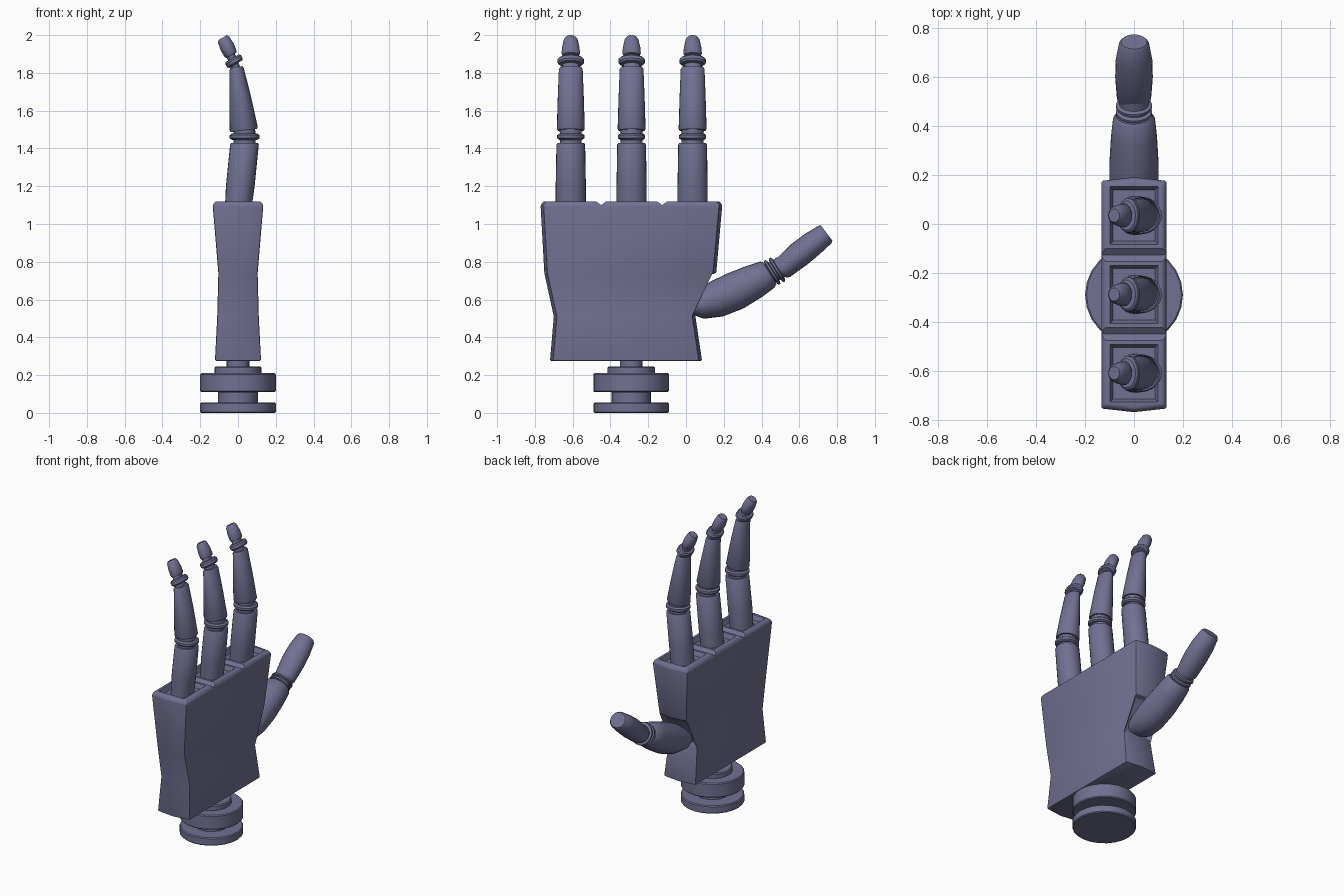
import bpy, bmesh, math
from mathutils import Vector

if "Cube" in bpy.data.objects:
    bpy.data.objects.remove(bpy.data.objects["Cube"])

COLOR = (0.165, 0.165, 0.29, 1)
mat = bpy.data.materials.new("slate_blue")
mat.use_nodes = True
mat.diffuse_color = COLOR
bsdf = mat.node_tree.nodes["Principled BSDF"]
bsdf.inputs["Base Color"].default_value = COLOR
bsdf.inputs["Roughness"].default_value = 0.6
SIDES = 24


def bridge(rings):
    """Skin a list of rings into a closed bmesh."""
    bm = bmesh.new()
    loops = [[bm.verts.new(p) for p in ring] for ring in rings]
    n = len(loops[0])
    for a, b in zip(loops, loops[1:]):
        for i in range(n):
            j = (i + 1) % n
            bm.faces.new((a[i], a[j], b[j], b[i]))
    bm.faces.new(loops[0][::-1])
    bm.faces.new(loops[-1])
    bmesh.ops.recalc_face_normals(bm, faces=bm.faces)
    return bm


def finish(bm, name):
    me = bpy.data.meshes.new(name)
    bm.to_mesh(me)
    bm.free()
    me.materials.append(mat)
    ob = bpy.data.objects.new(name, me)
    bpy.context.collection.objects.link(ob)
    return ob


def activate(ob):
    bpy.ops.object.select_all(action='DESELECT')
    ob.select_set(True)
    bpy.context.view_layer.objects.active = ob


def smooth(ob):
    activate(ob)
    bpy.ops.object.shade_smooth_by_angle(angle=math.radians(35))


def limb(name, stations, plane="x", offset=0, axis=None):
    """Elliptic loft bending in the x-z or y-z plane.
    Each station is (along, height, in-plane radius, side radius)."""
    rings = []
    last = len(stations) - 1
    for k, (u, z, ru, rs) in enumerate(stations):
        a, b = stations[max(k - 1, 0)], stations[min(k + 1, last)]
        t = Vector(axis or (b[0] - a[0], b[1] - a[1])).normalized()
        ring = []
        for i in range(SIDES):
            ang = math.tau * i / SIDES
            c, s = ru * math.cos(ang), rs * math.sin(ang)
            pu, pz = u + t.y * c, z - t.x * c
            ring.append((pu, offset + s, pz) if plane == "x" else (offset + s, pu, pz))
        rings.append(ring)
    ob = finish(bridge(rings), name)
    smooth(ob)
    return ob


def collar(name, u, z, ru, rs, axis, half, plane="x", offset=0):
    """Rounded disc between two limb segments."""
    d = Vector(axis).normalized()
    prof = ((-1, 0.86), (-0.5, 1), (0.5, 1), (1, 0.86))
    limb(name, [(u + d.x * half * t, z + d.y * half * t, ru * r, rs * r)
                for t, r in prof], plane, offset, axis)


# Wrist: stacked discs
WRIST_Y = -0.29
for name, z0, z1, r in (("wrist_base", 0, 0.055, 0.2), ("wrist_neck", 0.05, 0.115, 0.105),
                        ("wrist_disc", 0.11, 0.21, 0.2), ("wrist_step", 0.205, 0.245, 0.125),
                        ("wrist_pin", 0.24, 0.30, 0.06)):
    e = 0.006
    limb(name, [(0, z0, r - e, r - e), (0, z0 + e, r, r), (0, z1 - e, r, r),
                (0, z1, r - e, r - e)], offset=WRIST_Y, axis=(0, 1))

# Palm: block waisted near the wrist, with slightly ridged sides
rings = []
for z, hx, y0, y1 in ((0.275, 0.122, -0.72, 0.085), (0.51, 0.11, -0.70, 0.05),
                      (0.74, 0.104, -0.75, 0.16), (1.10, 0.134, -0.77, 0.192),
                      (1.12, 0.12, -0.755, 0.177)):
    e = 0.015
    rings.append([(-hx, y0 + e, z), (0, y0, z), (hx, y0 + e, z),
                  (hx, y1 - e, z), (0, y1, z), (-hx, y1 - e, z)])
bm = bridge(rings)
# Thumb socket in the sloping side
socket = [f for f in bm.faces if f.normal.y > 0.5
          and 0.55 < f.calc_center_median().z < 0.7]
bmesh.ops.inset_region(bm, faces=socket, thickness=0.025, depth=-0.03)
palm = finish(bm, "palm")
mod = palm.modifiers.new("soft_edges", 'BEVEL')
mod.width, mod.segments = 0.008, 2
mod.limit_method, mod.angle_limit = 'ANGLE', math.radians(30)
activate(palm)
bpy.ops.object.modifier_apply(modifier=mod.name)


def cut(cutter):
    cutter.hide_render = True
    m = palm.modifiers.new("cut", 'BOOLEAN')
    m.operation, m.object, m.solver = 'DIFFERENCE', cutter, 'EXACT'
    activate(palm)
    bpy.ops.object.modifier_apply(modifier=m.name)
    bpy.data.objects.remove(cutter)


FINGER_Y = (-0.61, -0.288, 0.035)

# Square finger wells, tapering downward
for y in FINGER_Y:
    well = [[(sx * h, y + sy * (h + 0.02), z) for sx, sy in ((-1, -1), (1, -1), (1, 1), (-1, 1))]
            for z, h in ((1.09, 0.085), (1.14, 0.107))]
    cut(finish(bridge(well), "well_cutter"))

# V grooves between the fingers
for a, b in zip(FINGER_Y, FINGER_Y[1:]):
    y = (a + b) / 2
    cut(finish(bridge([[(x, y - 0.04, 1.13), (x, y, 1.10), (x, y + 0.04, 1.13)]
                       for x in (-0.3, 0.3)]), "groove_cutter"))
smooth(palm)

# Fingers: three segments with collars, curling toward -x
TILT = (-0.5, 0.87)
for label, y in zip(("outer", "middle", "index"), FINGER_Y):
    limb(label + "_lower_segment", [(0, 1.07, 0.07, 0.08), (0.012, 1.2, 0.076, 0.08),
                                    (0.034, 1.42, 0.076, 0.076), (0.035, 1.43, 0.07, 0.07)],
         offset=y, axis=(0, 1))
    limb(label + "_knuckle_core", [(0.035, 1.42, 0.058, 0.058), (0.033, 1.51, 0.058, 0.058)],
         offset=y, axis=(0, 1))
    collar(label + "_knuckle_collar", 0.035, 1.462, 0.079, 0.072, (0, 1), 0.016, offset=y)
    limb(label + "_middle_segment", [(0.031, 1.495, 0.07, 0.07), (0.03, 1.505, 0.075, 0.074),
                                     (0.012, 1.67, 0.057, 0.069), (-0.007, 1.82, 0.038, 0.063),
                                     (-0.008, 1.832, 0.032, 0.055)], offset=y, axis=(-0.12, 1))
    limb(label + "_tip_core", [(-0.006, 1.81, 0.024, 0.045), (-0.045, 1.91, 0.024, 0.04)],
         offset=y)
    collar(label + "_tip_collar", -0.021, 1.862, 0.048, 0.07, TILT, 0.018, offset=y)
    limb(label + "_fingertip", [(-0.034, 1.893, 0.03, 0.042), (-0.04, 1.903, 0.036, 0.049),
                                (-0.056, 1.935, 0.039, 0.046), (-0.076, 1.975, 0.034, 0.037),
                                (-0.081, 1.987, 0.026, 0.027)], offset=y, axis=TILT)

# Thumb: curved base, collars and outer segment
limb("thumb_base", [(0.02, 0.575, 0.05, 0.07), (0.08, 0.575, 0.078, 0.092),
                    (0.16, 0.602, 0.098, 0.1), (0.26, 0.645, 0.102, 0.1),
                    (0.36, 0.695, 0.092, 0.094), (0.43, 0.732, 0.079, 0.086),
                    (0.443, 0.74, 0.068, 0.075)], plane="y")
THUMB_AXIS = (0.8, 0.6)
limb("thumb_core", [(0.42, 0.725, 0.056, 0.06), (0.53, 0.785, 0.056, 0.06)], plane="y")
for name, u, z in (("thumb_inner_collar", 0.456, 0.744), ("thumb_outer_collar", 0.482, 0.757)):
    collar(name, u, z, 0.074, 0.074, (0.85, 0.53), 0.01, plane="y")
limb("thumb_tip", [(0.5, 0.757, 0.052, 0.062), (0.515, 0.768, 0.06, 0.07),
                   (0.6, 0.84, 0.069, 0.077), (0.67, 0.895, 0.066, 0.075),
                   (0.735, 0.944, 0.058, 0.062), (0.745, 0.952, 0.05, 0.053)],
     plane="y", axis=THUMB_AXIS)
